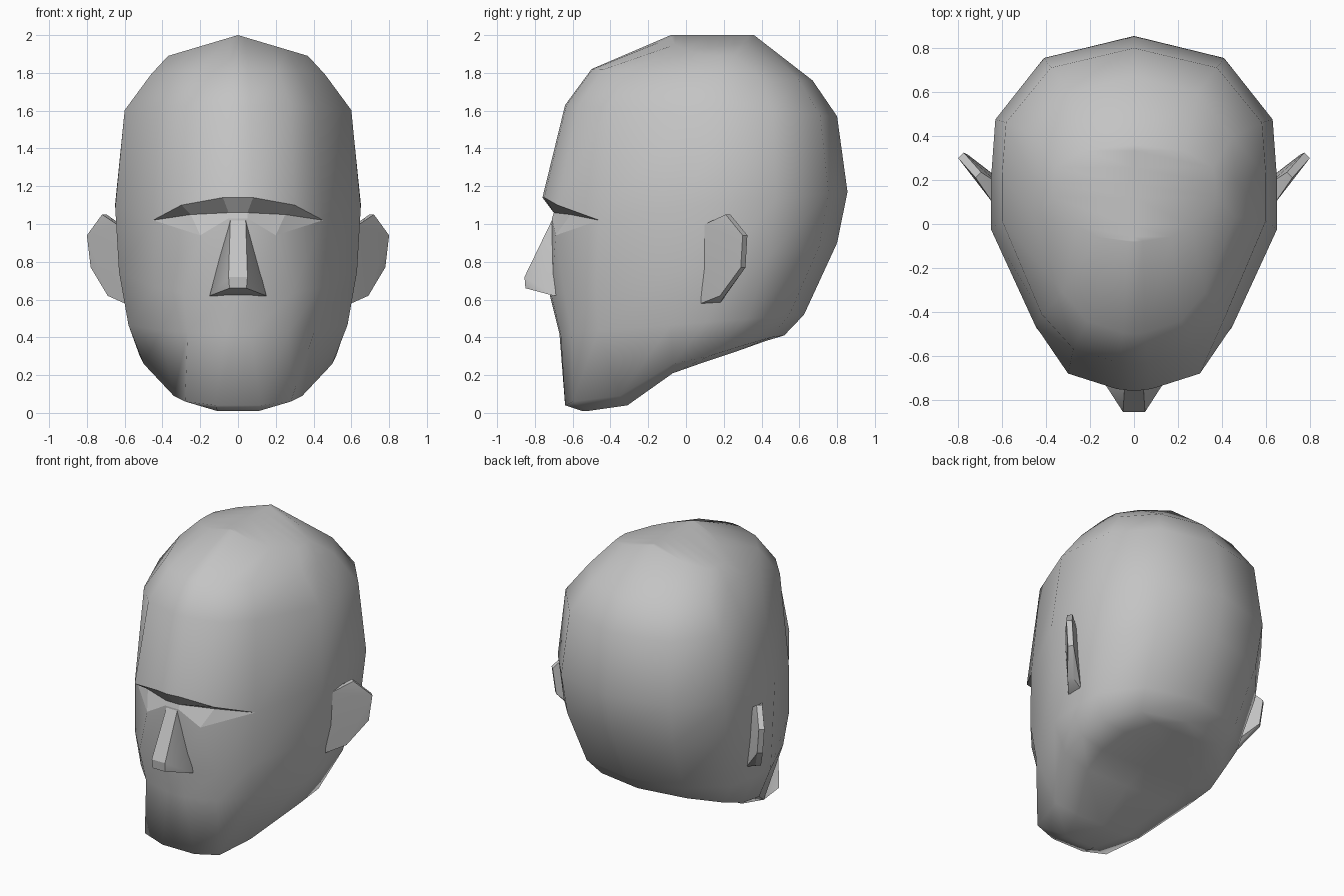
import bpy
import bmesh
import math

cube = bpy.data.objects.get("Cube")
if cube:
    bpy.data.objects.remove(cube, do_unlink=True)

clay = bpy.data.materials.new("clay_grey")
clay.use_nodes = True
colour = (0.55, 0.55, 0.55, 1)
clay.diffuse_color = colour
clay.node_tree.nodes["Principled BSDF"].inputs["Base Color"].default_value = colour


def finish(bm, name):
    """Turn a bmesh into a linked object with the shared material."""
    bmesh.ops.recalc_face_normals(bm, faces=bm.faces[:])
    mesh = bpy.data.meshes.new(name)
    bm.to_mesh(mesh)
    bm.free()
    mesh.materials.append(clay)
    obj = bpy.data.objects.new(name, mesh)
    bpy.context.collection.objects.link(obj)
    return obj


def smooth_by_angle(obj, degrees):
    bpy.ops.object.select_all(action="DESELECT")
    obj.select_set(True)
    bpy.context.view_layer.objects.active = obj
    bpy.ops.object.shade_smooth_by_angle(angle=math.radians(degrees))


def hull(name, points):
    """Solid wrapped tightly around a few corner points."""
    bm = bmesh.new()
    for p in points:
        bm.verts.new(p)
    result = bmesh.ops.convex_hull(bm, input=bm.verts[:])
    loose = [v for v in bm.verts if not v.link_faces]
    bmesh.ops.delete(bm, geom=loose, context="VERTS")
    bmesh.ops.dissolve_limit(bm, angle_limit=math.radians(2),
                             verts=bm.verts[:], edges=bm.edges[:])
    obj = finish(bm, name)
    smooth_by_angle(obj, 30)
    return obj


# Half outline of the skull: width fraction, depth fraction, front to back
SECTION = [(0, 0), (.11, .005), (.46, .05), (.7, .16), (1, .455),
           (1, .6), (.97, .765), (.63, .938), (0, 1)]


def ring(front, back, width, drop=0, start=()):
    """Tilted skull ring between a front and a back (y, z) point."""
    (yf, zf), (yb, zb) = front, back
    pts = [(width * u, yf + (yb - yf) * v, zf + (zb - zf) * v - drop * u)
           for u, v in SECTION]
    return list(start) + pts[len(start):]


# Jaw edge, running from the chin to the base of the skull
jaw = [(0, -.64, .04), (.12, -.64, .04), (.28, -.6, .06), (.34, -.35, .09),
       (.5, -.07, .26), (.52, .12, .3), (.49, .28, .35), (.32, .45, .4),
       (0, .52, .41)]
under = [(0, -.64, .04), (.11, -.55, .01), (.11, -.52, .01), (.2, -.31, .04),
         (.32, -.07, .21), (.34, .1, .27), (.3, .28, .33), (.18, .42, .38),
         (0, .52, .41)]
midline = [(0, y, z) for x, y, z in under]

# Brow ridge, recess below it and the eye shelf share their outer corner
corner = (.45, -.46, 1.02)
temple = dict(front=(-.76, 1.02), back=(.855, 1.17), width=.65)
shelf = ring(**temple, start=[(0, -.71, 1.03), (.05, -.71, 1.03),
                              (.2, -.69, .94), corner])
recess = ring(**temple, start=[(0, -.7, 1.06), (.05, -.7, 1.06),
                               (.25, -.61, 1.05), corner])
brow = ring(**temple, start=[(0, -.76, 1.14), (.08, -.75, 1.14),
                             (.3, -.68, 1.1), corner])
crown = ring((-.08, 2), (.36, 2), .37, drop=.11)

rings = [midline, under, jaw,
         ring((-.67, .42), (.625, .52), .58),
         ring((-.72, .62), (.8, .9), .63),
         shelf, recess, brow,
         ring((-.64, 1.63), (.8, 1.57), .6),
         ring((-.5, 1.82), (.67, 1.76), .46),
         crown,
         [(0, y, 2) for x, y, z in crown]]

# Head: loft the rings on both sides, then weld
bm = bmesh.new()
sharp_pairs = set()
for side in (1, -1):
    rows = [[bm.verts.new((side * x, y, z)) for x, y, z in r] for r in rings]
    for low, high in zip(rows, rows[1:]):
        for i in range(len(SECTION) - 1):
            quad = (low[i], low[i + 1], high[i + 1], high[i])
            bm.faces.new(quad if side > 0 else quad[::-1])
bmesh.ops.remove_doubles(bm, verts=bm.verts[:], dist=.001)
bmesh.ops.dissolve_degenerate(bm, dist=.001, edges=bm.edges[:])
for face in bm.faces:
    face.smooth = True


# Keep the brow and eye creases crisp, everything else smooth
def on_crease(vert):
    return any(abs(abs(vert.co.x) - x) + abs(vert.co.y - y)
               + abs(vert.co.z - z) < .005
               for r in (shelf, recess, brow) for x, y, z in r[:4])


for edge in bm.edges:
    if all(on_crease(v) for v in edge.verts):
        edge.smooth = False
finish(bm, "head")

# Nose: flat ridge widening to the nostrils
nose_half = [(.04, -.7, 1.04), (.05, -.855, .72), (.045, -.85, .66),
             (.15, -.7, .62), (.1, -.6, .64), (.04, -.6, 1.03)]
hull("nose", [(s * x, y, z) for s in (1, -1) for x, y, z in nose_half])

# Ears: thin plates swept outward and back
ear_rim = [(.72, .21, 1.05), (.8, .3, .94), (.78, .29, .77), (.69, .18, .62)]
ear_root = [(.63, .08, .99), (.6, .08, .58)]
for s, name in ((1, "left_ear"), (-1, "right_ear")):
    front = ear_rim + ear_root
    back = [(x - .025, y + .025, z) for x, y, z in ear_rim]
    back += [(x - .02, y + .1, z) for x, y, z in ear_root]
    hull(name, [(s * x, y, z) for x, y, z in front + back])
